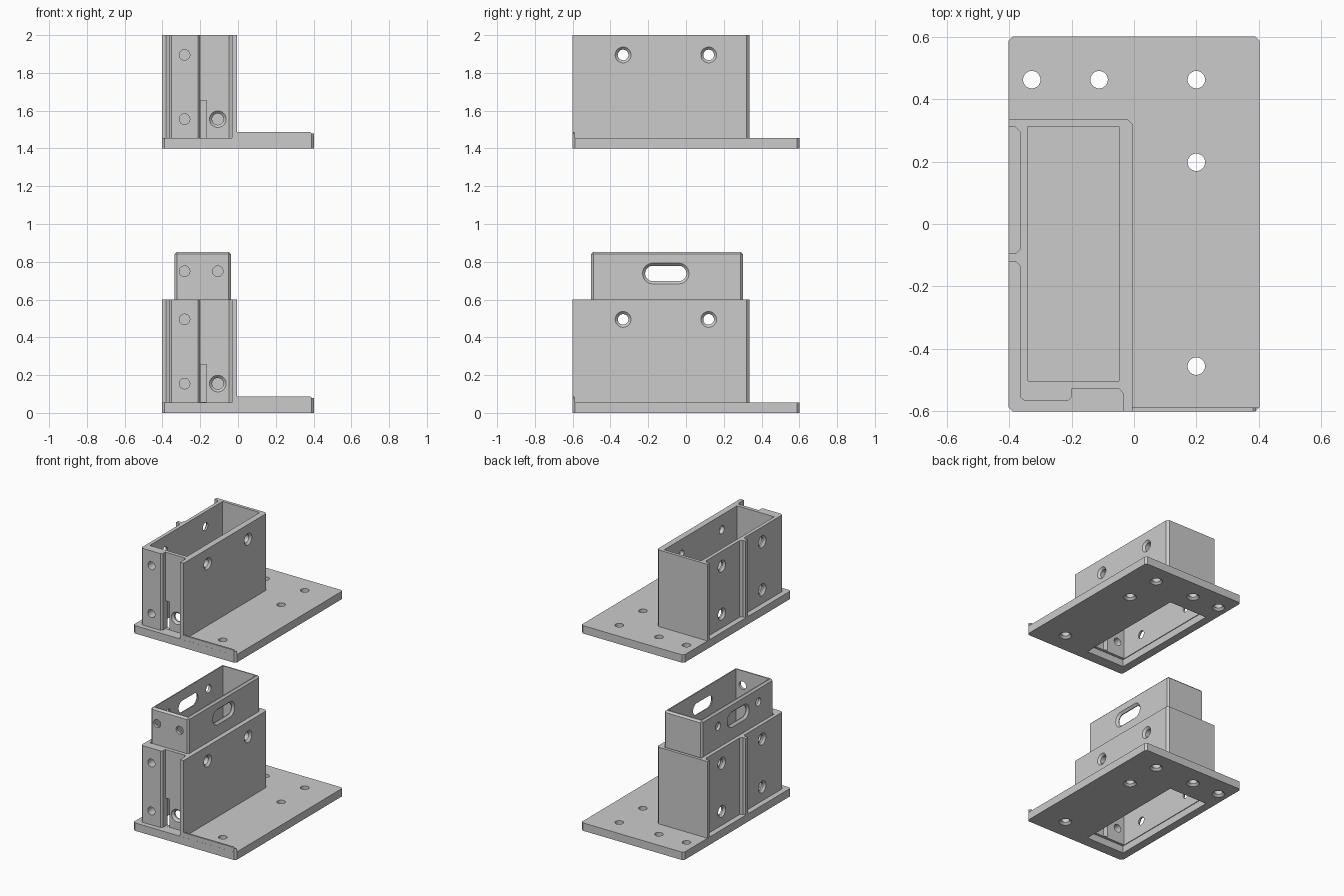
import bpy, bmesh, math
from mathutils import Vector

if "Cube" in bpy.data.objects:
    bpy.data.objects.remove(bpy.data.objects["Cube"])


def finish(bm, name):
    bmesh.ops.recalc_face_normals(bm, faces=bm.faces[:])
    me = bpy.data.meshes.new(name)
    bm.to_mesh(me)
    bm.free()
    ob = bpy.data.objects.new(name, me)
    bpy.context.collection.objects.link(ob)
    return ob


def loft(rings, name):
    """Closed solid through a list of equal-length vertex rings."""
    bm = bmesh.new()
    rv = [[bm.verts.new(p) for p in r] for r in rings]
    n = len(rv[0])
    for a, b in zip(rv, rv[1:]):
        for i in range(n):
            bm.faces.new((a[i], a[(i + 1) % n], b[(i + 1) % n], b[i]))
    bm.faces.new(rv[0][::-1])
    bm.faces.new(rv[-1])
    return finish(bm, name)


def prism(pts, z0, z1, name):
    return loft([[(x, y, z) for x, y in pts] for z in (z0, z1)], name)


def box(x0, x1, y0, y1, z0, z1, name="cutter"):
    return prism([(x0, y0), (x1, y0), (x1, y1), (x0, y1)], z0, z1, name)


AXES = {"x": ((1, 0, 0), (0, 1, 0), (0, 0, 1)),
        "y": ((0, 1, 0), (1, 0, 0), (0, 0, 1)),
        "z": ((0, 0, 1), (1, 0, 0), (0, 1, 0))}


def drill(axis, sign, face, depth, r=0.028, rim=0.0, half=0.0, n=32):
    """Round or slotted hole cutter, countersunk by rim, entering at face."""
    d, u, v = (Vector(a) for a in AXES[axis])
    steps = [(-0.02, r + rim), (0, r + rim), (rim, r), (depth, r)] if rim else [(-0.02, r), (depth, r)]
    rings = []
    for t, rad in steps:
        ring = []
        for i in range(n):
            a = 2 * math.pi * (i + 0.5) / n
            c = math.cos(a)
            ring.append(Vector(face) + d * sign * t
                        + u * (rad * c + math.copysign(half, c)) + v * rad * math.sin(a))
        rings.append(ring)
    return loft(rings, "cutter")


def boolean(ob, others, op):
    for o in others:
        m = ob.modifiers.new("b", "BOOLEAN")
        m.operation, m.solver, m.object = op, "EXACT", o
    dg = bpy.context.evaluated_depsgraph_get()
    me = bpy.data.meshes.new_from_object(ob.evaluated_get(dg))
    ob.modifiers.clear()
    ob.data = me
    for o in others:
        bpy.data.objects.remove(o)


HOLE_Y = (-0.333, 0.12)
FLOOR = (0.30, 0.335)


def wall_holes():
    """Screw holes through the housing walls."""
    cs = [drill("x", -1, (-0.005, y, 0.495), 0.07, rim=0.014) for y in HOLE_Y]
    cs += [drill("x", 1, (-0.365, y, z), 0.07, rim=0.014) for y in HOLE_Y for z in (0.155, 0.495)]
    cs += [drill("y", 1, (-0.283, -0.568, z), 0.1) for z in (0.155, 0.495)]
    cs.append(drill("y", 1, (-0.107, -0.53, 0.155), 0.06, r=0.03, rim=0.014))
    return cs


# base plate with chamfered corners
c = 0.014
X, Y = 0.403, 0.602
plate = prism([(-X + c, -Y), (X - c, -Y), (X, -Y + c), (X, Y - c), (X - c, Y),
               (-X + c, Y), (-X, Y - c), (-X, -Y + c)], 0, 0.056, "mounting_bracket")

# front lip of the plate, profile in x and z
lip_pts = [(-0.02, 0.02), (X - c, 0.02), (X - c, 0.082), (X - 0.022, 0.088), (-0.02, 0.088)]
lip = loft([[(x, y, z) for x, z in lip_pts] for y in (-Y + 0.0005, -0.589)], "lip")
corner = prism([(X - 0.03, -Y + 0.001), (X - c, -Y + 0.001), (X - 0.0005, -Y + c), (X - 0.018, -Y + c)],
               0.02, 0.08, "lip_corner")

# housing cross-section: recessed left side, ribs and stepped front
section = [(-0.005, -0.6015), (-0.005, 0.32), (-0.02, 0.335), (-0.4025, 0.335), (-0.4025, 0.311),
           (-0.38, 0.311), (-0.365, 0.296), (-0.365, -0.08), (-0.38, -0.095), (-0.4025, -0.095),
           (-0.4025, -0.12), (-0.38, -0.12), (-0.365, -0.135), (-0.365, -0.555), (-0.352, -0.567),
           (-0.212, -0.567), (-0.2, -0.556), (-0.2, -0.53), (-0.047, -0.53), (-0.033, -0.545),
           (-0.033, -0.6015)]
housing = prism(section, 0.03, 0.6, "housing")
boolean(plate, [housing, lip, corner], "UNION")

# pockets above and below the inner floor, cable slit and holes
cuts = [box(-0.34, -0.048, -0.504, 0.313, FLOOR[1], 0.7),
        box(-0.34, -0.048, -0.504, 0.313, -0.1, FLOOR[0]),
        box(-0.345, -0.043, -0.522, 0.316, -0.05, 0.05),
        box(-0.199, -0.168, -0.6, -0.45, 0.0565, 0.255)]
cuts += wall_holes()
for x, y in ((-0.328, 0.463), (-0.112, 0.463), (0.2, 0.463), (0.2, 0.198), (0.2, -0.456)):
    cuts.append(drill("z", 1, (x, y, 0), 0.1, rim=0.014))
boolean(plate, cuts, "DIFFERENCE")
plate.name = "lower_bracket"

# second bracket floating above
upper = bpy.data.objects.new("upper_bracket", plate.data.copy())
upper.location.z = 1.405
bpy.context.collection.objects.link(upper)

# sleeve standing in the lower bracket
sleeve = box(-0.335, -0.037, -0.502, 0.301, 0.34, 0.853, "sleeve")
bm = bmesh.new()
bm.from_mesh(sleeve.data)
edges = [e for e in bm.edges if max(v.co.z for v in e.verts) > 0.5]
bmesh.ops.bevel(bm, geom=edges, offset=0.012, segments=1, affect="EDGES", profile=0.5)
bm.to_mesh(sleeve.data)
bm.free()
scuts = [box(-0.315, -0.057, -0.482, 0.281, 0.2, 1.0)]
scuts += wall_holes()
scuts += [drill("x", s, (x, -0.107, 0.738), 0.06, r=0.041, rim=0.014, half=0.068)
          for s, x in ((1, -0.335), (-1, -0.037))]
scuts += [drill("x", 1, (-0.335, y, 0.75), 0.06) for y in HOLE_Y]
scuts += [drill("y", 1, (x, -0.502, 0.75), 0.06) for x in (-0.283, -0.107)]
boolean(sleeve, scuts, "DIFFERENCE")

# smooth hole walls, keep edges sharp
for ob in bpy.context.view_layer.objects:
    ob.select_set(True)
bpy.context.view_layer.objects.active = plate
bpy.ops.object.shade_smooth_by_angle(angle=math.radians(25))
# top of upper bracket sits at z = 2
upper.location.z = 1.4
